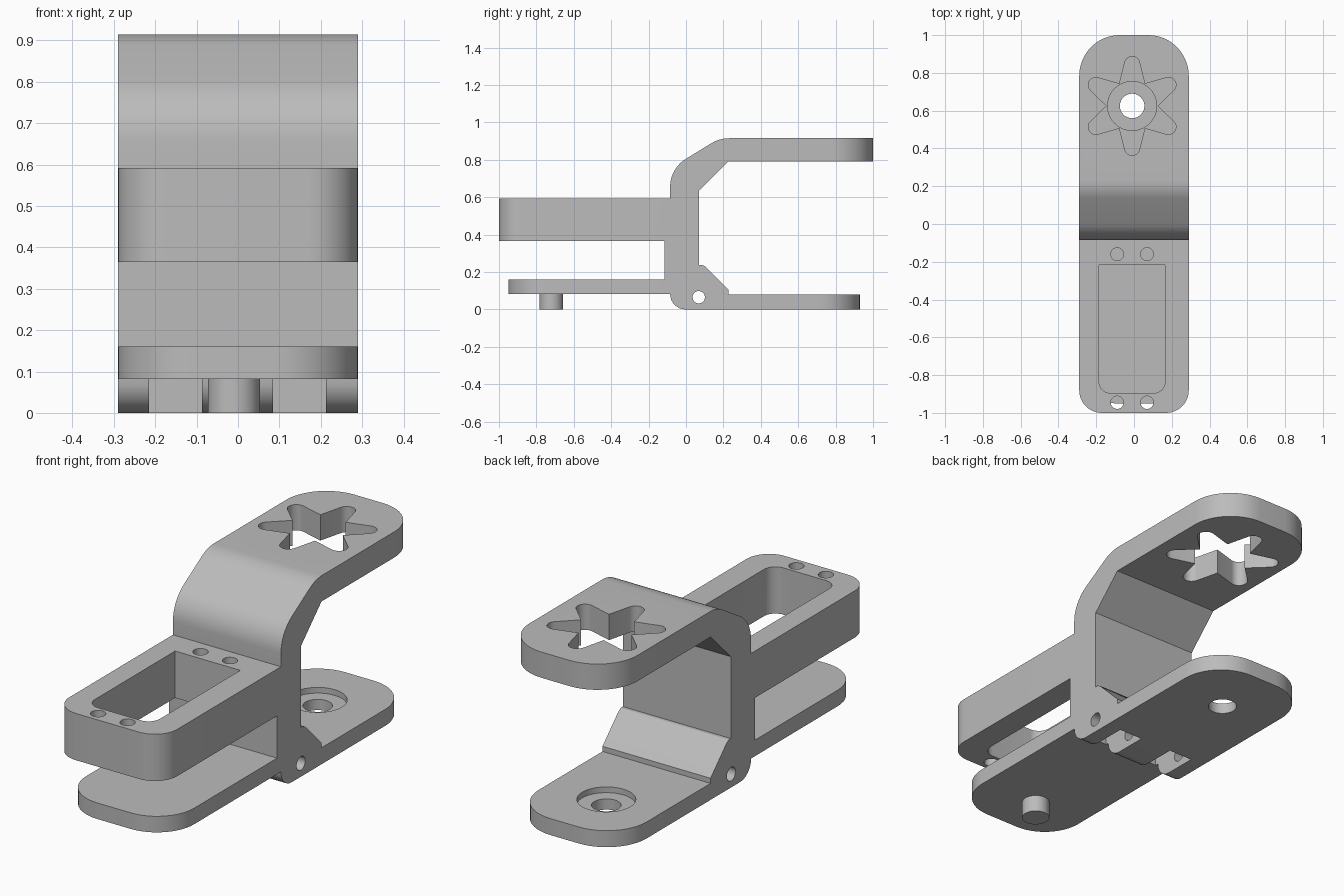
import bpy, bmesh
from math import sin, cos, radians, pi

cube = bpy.data.objects.get("Cube")
if cube:
    bpy.data.objects.remove(cube, do_unlink=True)

grey = bpy.data.materials.new("plain grey")
grey.use_nodes = True
grey.diffuse_color = (0.5, 0.5, 0.5, 1)
grey.node_tree.nodes["Principled BSDF"].inputs["Base Color"].default_value = (0.5, 0.5, 0.5, 1)

HALF = 0.29     # half width of the bracket
MID = -0.01     # centre line of the sockets


def arc(cx, cy, r, start, end, steps):
    angles = [radians(start + (end - start) * i / steps) for i in range(steps + 1)]
    return [(cx + r * cos(a), cy + r * sin(a)) for a in angles]


def prism(name, points, lo, hi, axis="z", rounds=()):
    """Extrude an outline along z (points are x, y) or x (points are y, z)."""
    bm = bmesh.new()
    place = (lambda u, v: (u, v, lo)) if axis == "z" else (lambda u, v: (lo, u, v))
    face = bm.faces.new([bm.verts.new(place(u, v)) for u, v in points])
    new = bmesh.ops.extrude_face_region(bm, geom=[face])["geom"]
    shift = (0, 0, hi - lo) if axis == "z" else (hi - lo, 0, 0)
    bmesh.ops.translate(bm, vec=shift, verts=[g for g in new if isinstance(g, bmesh.types.BMVert)])
    # round the upright edges at the given y positions
    for y, radius in rounds:
        edges = [e for e in bm.edges if all(abs(v.co.y - y) < 1e-4 for v in e.verts)
                 and abs(e.verts[0].co.x - e.verts[1].co.x) < 1e-4]
        bmesh.ops.bevel(bm, geom=edges, offset=radius, segments=12, profile=0.5,
                        affect="EDGES", clamp_overlap=False)
    bmesh.ops.recalc_face_normals(bm, faces=bm.faces)
    mesh = bpy.data.meshes.new(name)
    bm.to_mesh(mesh)
    bm.free()
    mesh.materials.append(grey)
    obj = bpy.data.objects.new(name, mesh)
    bpy.context.collection.objects.link(obj)
    return obj


def cylinder(name, u, v, r, lo, hi, axis="z"):
    return prism(name, arc(u, v, r, 0, 360, 40)[:-1], lo, hi, axis)


def box(name, x0, x1, y0, y1, z0, z1, rounds=()):
    return prism(name, [(x0, y0), (x1, y0), (x1, y1), (x0, y1)], z0, z1, rounds=rounds)


# Side outline: hinge foot, rear plate, upright, upper arm, motor block, front plate
outline = arc(-0.003, 0.082, 0.082, 180, 270, 8)
outline += [(0.93, 0), (0.93, 0.08), (0.226, 0.08), (0.226, 0.105), (0.1, 0.231)]
outline += [(0.085, 0.238), (0.07, 0.238), (0.07, 0.635), (0.226, 0.79), (1, 0.79), (1, 0.915)]
outline += arc(0.23, 0.735, 0.18, 90, 122, 6)
outline += arc(0.09, 0.655, 0.175, 122, 180, 10)
outline += [(-0.085, 0.592), (-1, 0.592), (-1, 0.365), (-0.115, 0.365),
            (-0.115, 0.16), (-0.95, 0.16), (-0.95, 0.082)]
bracket = prism("servo_bracket", outline, -HALF, HALF, "x",
                rounds=[(1, 0.215), (0.93, 0.215), (-0.95, 0.2), (-1, 0.12)])

# Star socket through the upper arm
star = []
for i in range(6):
    a = 30 + 60 * i
    ca, sa = cos(radians(a)), sin(radians(a))
    star.append((MID + 0.135 * cos(radians(a - 30)), 0.625 + 0.135 * sin(radians(a - 30))))
    star += arc(MID + 0.222 * ca, 0.625 + 0.222 * sa, 0.04, a - 75, a + 75, 10)
cutters = [prism("star_cutter", star, 0.7, 1)]

# Motor window, screw holes, pivot hole with recess, hinge pin hole, hinge notches
cutters.append(box("window_cutter", -0.185, 0.165, -0.895, -0.218, 0.3, 0.7, rounds=[(-0.895, 0.06)]))
for x in (MID - 0.079, MID + 0.079):
    for y in (-0.16, -0.945):
        cutters.append(cylinder("screw_cutter", x, y, 0.034, 0.3, 0.7))
cutters.append(cylinder("pivot_cutter", MID, 0.625, 0.065, -0.1, 0.2))
cutters.append(cylinder("recess_cutter", MID, 0.625, 0.13, 0.052, 0.2))
for x in (-0.215, 0.085):
    cutters.append(box("notch_cutter", x, x + 0.128, -0.1, 0.155, -0.1, 0.14))
cutters.append(cylinder("pin_cutter", 0.068, 0.065, 0.033, -0.5, 0.5, "x"))

for cutter in cutters:
    mod = bracket.modifiers.new(cutter.name, "BOOLEAN")
    mod.operation = "DIFFERENCE"
    mod.solver = "EXACT"
    mod.object = cutter
graph = bpy.context.evaluated_depsgraph_get()
bracket.data = bpy.data.meshes.new_from_object(bracket.evaluated_get(graph))
bracket.modifiers.clear()
for cutter in cutters:
    bpy.data.objects.remove(cutter, do_unlink=True)

# Pivot peg under the front plate
peg = cylinder("pivot_peg", MID, -0.72, 0.063, 0, 0.09)

# Smooth the rounded walls, keep edges sharp
bpy.ops.object.select_all(action="DESELECT")
for obj in (bracket, peg):
    obj.select_set(True)
bpy.context.view_layer.objects.active = bracket
bpy.ops.object.shade_smooth_by_angle(angle=radians(25))
